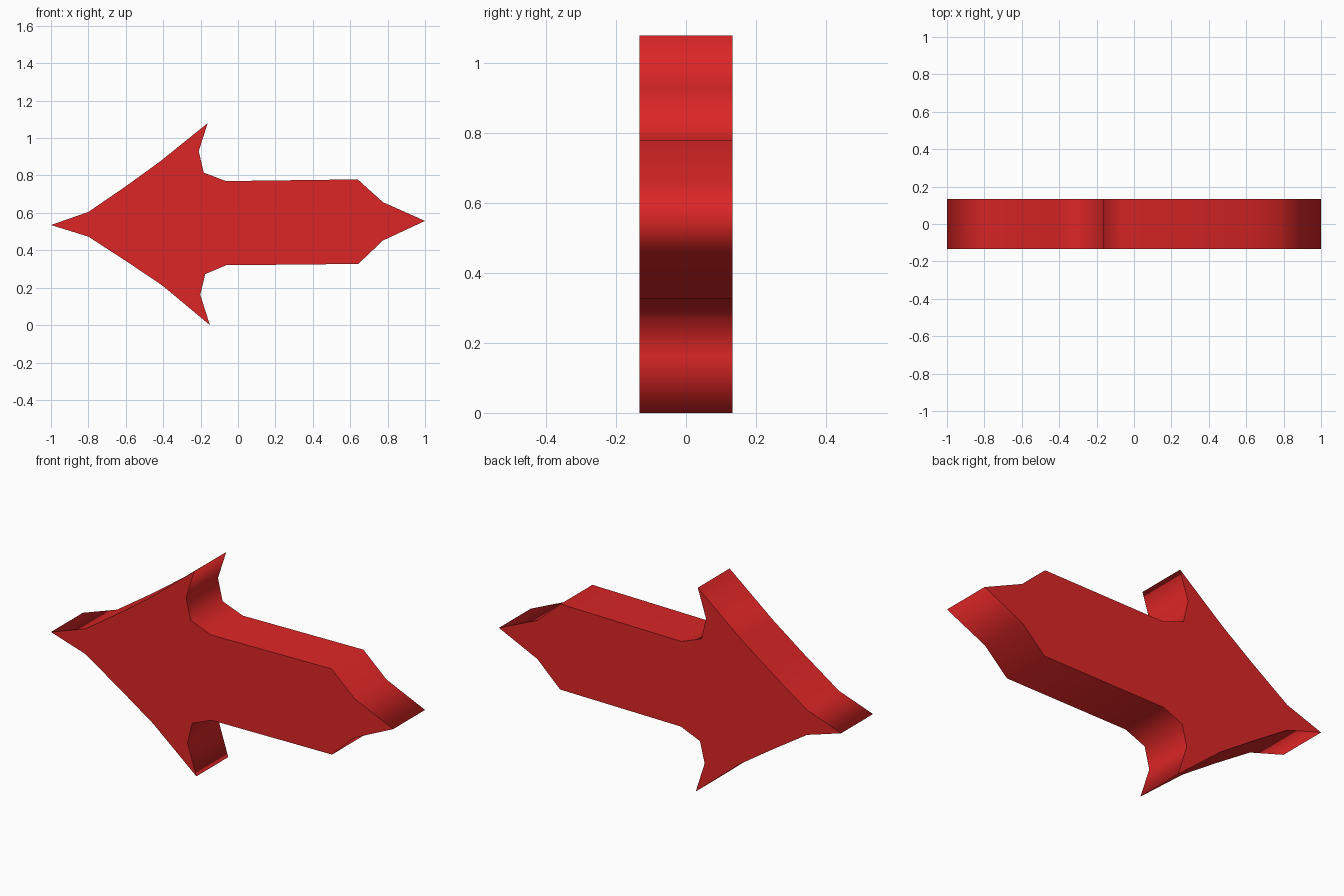
import bpy
import bmesh

cube = bpy.data.objects.get("Cube")
if cube:
    bpy.data.objects.remove(cube, do_unlink=True)

HALF_DEPTH = 0.133

# Outline of the arrow in x and z, clockwise from the point of the head
upper_edge = [(-1, .535), (-.8, .605), (-.6, .742), (-.415, .876), (-.162, 1.08),
              (-.21, .93), (-.183, .815), (-.065, .77), (.64, .779), (.775, .657)]
lower_edge = [(1, .557), (.775, .452), (.643, .327), (-.063, .32), (-.175, .273),
              (-.202, .162), (-.15, 0), (-.402, .21), (-.595, .34), (-.8, .473)]
outline = upper_edge + lower_edge

# Single red colour
red = bpy.data.materials.new("red")
red.use_nodes = True
colour = (0.716, 0.019, 0.019, 1)
red.diffuse_color = colour
red.node_tree.nodes["Principled BSDF"].inputs["Base Color"].default_value = colour

# Fill the outline and extrude it through the depth
bm = bmesh.new()
front = bm.faces.new([bm.verts.new((x, -HALF_DEPTH, z)) for x, z in outline])
result = bmesh.ops.extrude_face_region(bm, geom=[front], use_keep_orig=True)
back_verts = [g for g in result["geom"] if isinstance(g, bmesh.types.BMVert)]
bmesh.ops.translate(bm, vec=(0, 2 * HALF_DEPTH, 0), verts=back_verts)
bmesh.ops.recalc_face_normals(bm, faces=bm.faces)

# Flat front and back with crisp rims, softly shaded edge band
for face in bm.faces:
    is_cap = abs(face.normal.y) > 0.5
    face.smooth = not is_cap
    if is_cap:
        for edge in face.edges:
            edge.smooth = False

mesh = bpy.data.meshes.new("arrow_plate")
bm.to_mesh(mesh)
bm.free()
mesh.materials.append(red)
arrow = bpy.data.objects.new("arrow_plate", mesh)
bpy.context.collection.objects.link(arrow)
